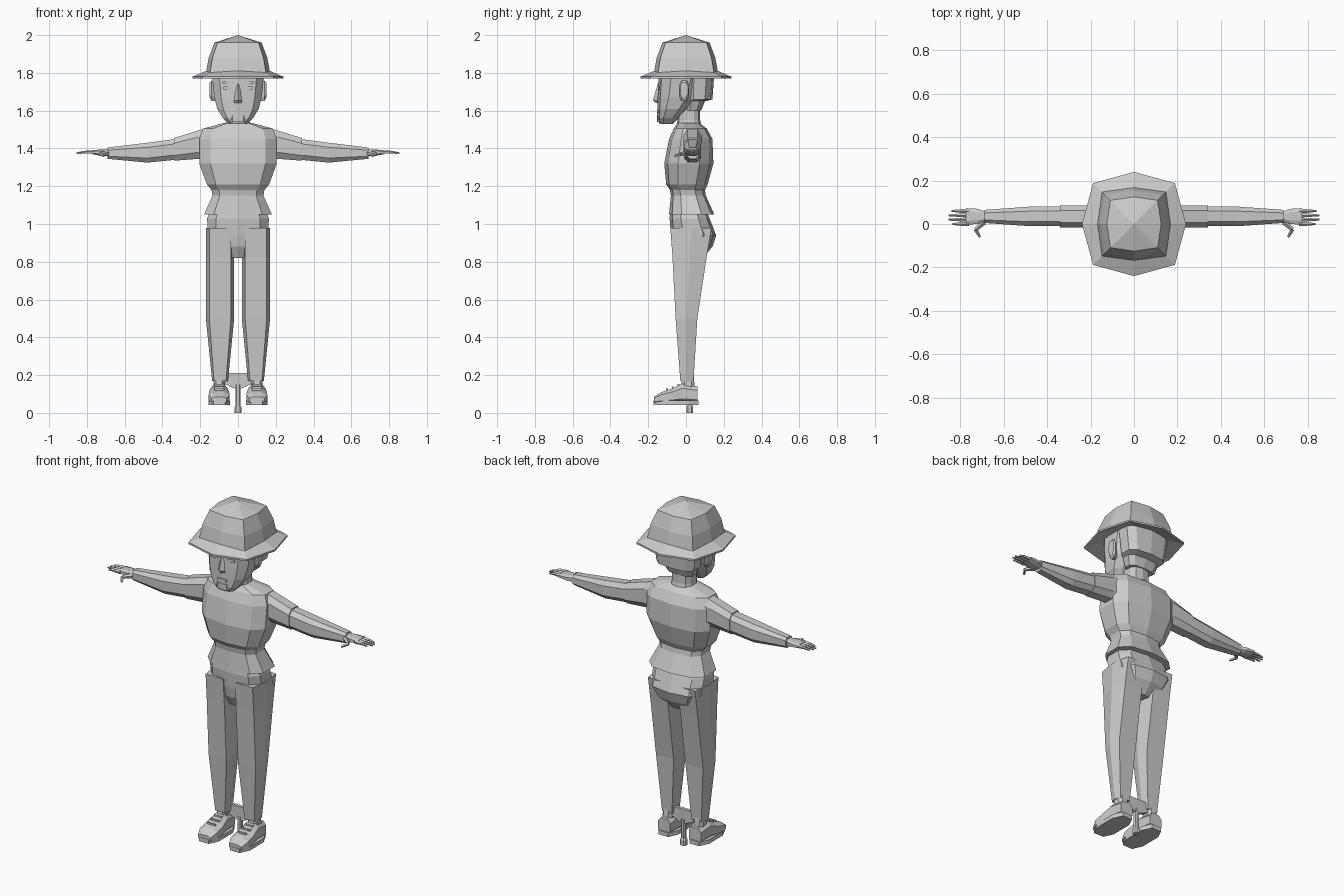
import bpy
import bmesh
from math import cos, sin, pi, copysign
from mathutils import Vector

default = bpy.data.objects.get("Cube")
if default:
    bpy.data.objects.remove(default, do_unlink=True)

# One plain colour for the whole figure
grey = bpy.data.materials.new("plain grey")
grey.use_nodes = True
colour = (.6, .6, .6, 1)
grey.diffuse_color = colour
grey.node_tree.nodes["Principled BSDF"].inputs["Base Color"].default_value = colour


def outline(sides, power, flat_sided):
    """Regular polygon pushed towards a square by a power below one."""
    start = pi / sides if flat_sided else 0
    angles = [start + 2 * pi * i / sides for i in range(sides)]
    points = [[copysign(abs(f(a)) ** power, f(a)) for f in (cos, sin)] for a in angles]
    widest = [max(column) for column in zip(*points)]
    return [(u / widest[0], v / widest[1]) for u, v in points]


BODY = outline(sides=10, power=.7, flat_sided=True)
LIMB = outline(sides=8, power=.7, flat_sided=True)
LEG = outline(sides=6, power=.4, flat_sided=False)
BRIM = outline(sides=8, power=.7, flat_sided=False)
CROWN = outline(sides=8, power=.4, flat_sided=False)
DIAMOND = outline(sides=4, power=1, flat_sided=False)
BOX = outline(sides=4, power=1, flat_sided=True)

# Cross-section planes for each loft direction
PLACE = {
    "x": lambda t, u, v: (t, u, v),
    "y": lambda t, u, v: (u, t, v),
    "z": lambda t, u, v: (u, v, t),
}


def finish(name, bm, paired):
    bmesh.ops.recalc_face_normals(bm, faces=bm.faces)
    mesh = bpy.data.meshes.new(name)
    bm.to_mesh(mesh)
    bm.free()
    mesh.materials.append(grey)
    obj = bpy.data.objects.new(name, mesh)
    bpy.context.collection.objects.link(obj)
    if paired:
        obj.modifiers.new("both sides", "MIRROR")


def loft(name, shape, rings, axis="z", offset=0, paired=False):
    """Skin rings of (position along axis, half width, low side, high side)."""
    bm = bmesh.new()
    loops = []
    for along, half_width, low, high in rings:
        middle, half_depth = (low + high) / 2, (high - low) / 2
        loops.append([
            bm.verts.new(PLACE[axis](along, offset + u * half_width, middle + v * half_depth))
            for u, v in shape])
    for lower, upper in zip(loops, loops[1:]):
        for i in range(len(shape)):
            bm.faces.new((lower[i - 1], lower[i], upper[i], upper[i - 1]))
    bm.faces.new(loops[0])
    bm.faces.new(loops[-1])
    bmesh.ops.remove_doubles(bm, verts=bm.verts, dist=.0001)
    finish(name, bm, paired)


def turned(name, shape, profile, y=0):
    """Upright part of equal width and depth from (height, radius) pairs."""
    loft(name, shape, [(z, radius, y - radius, y + radius) for z, radius in profile])


def box(name, centre, size, paired=False):
    (x, y, z), (width, depth, height) = centre, size
    ends = [(z + side * height / 2, width / 2, y - depth / 2, y + depth / 2)
            for side in (-1, 1)]
    loft(name, BOX, ends, offset=x, paired=paired)


def digit(name, points, radius):
    """Finger-like rod that narrows towards its last point."""
    bm = bmesh.new()
    joints = [Vector(point) for point in points]
    last = len(joints) - 1
    radii = [radius * (1 - i / last * .6) for i in range(len(joints))]
    for i in range(last):
        step = joints[i + 1] - joints[i]
        matrix = step.to_track_quat("Z", "Y").to_matrix().to_4x4()
        matrix.translation = (joints[i] + joints[i + 1]) / 2
        bmesh.ops.create_cone(bm, cap_ends=True, segments=5, radius1=radii[i],
                              radius2=radii[i + 1], depth=step.length, matrix=matrix)
    finish(name, bm, paired=True)


# Hat: sloping brim and a blocky crown with a low peak
turned("hat_brim", BRIM, [(1.8, .15), (1.77, .24), (1.78, .24), (1.81, .17)])
turned("hat_crown", CROWN, [(1.8, .17), (1.88, .155), (1.96, .125), (2, 0)])

# Head with a narrow chin, hair block, neck and ears
loft("head", BODY, [
    (1.53, .05, -.14, -.07),
    (1.56, .08, -.15, -.04),
    (1.61, .11, -.15, .01),
    (1.67, .125, -.15, .06),
    (1.8, .14, -.145, .1),
])
loft("hair", BODY, [
    (1.6, .08, 0, .08),
    (1.65, .1, 0, .1),
    (1.66, .12, 0, .14),
    (1.8, .14, 0, .15),
])
turned("neck", BODY, [(1.5, .07), (1.55, .06), (1.67, .06)], y=.015)
loft("ear", LIMB, [
    (.12, .015, 1.65, 1.73),
    (.14, .025, 1.65, 1.76),
    (.15, .02, 1.67, 1.75),
], axis="x", offset=-.01, paired=True)

# Face details
loft("nose", DIAMOND, [
    (1.64, .02, -.16, -.13),
    (1.655, .02, -.175, -.13),
    (1.74, .01, -.15, -.13),
])
box("eyebrow", (.055, -.14, 1.75), (.055, .01, .01), paired=True)
loft("eye", LIMB, [(y, .025, 1.71, 1.73) for y in (-.147, -.14)],
     axis="y", offset=.055, paired=True)
loft("lips", LIMB, [(y, .03, 1.585, 1.605) for y in (-.153, -.14)], axis="y")
loft("goatee", BODY, [(z, .04, -.153, -.1) for z in (1.54, 1.575)])

# Shirt: broad chest, pinched waist and flared hem
loft("shirt", BODY, [
    (1.535, .075, -.045, .07),
    (1.505, .185, -.065, .11),
    (1.45, .205, -.09, .14),
    (1.32, .205, -.115, .145),
    (1.21, .165, -.105, .115),
    (1.18, .14, -.085, .1),
    (1.15, .135, -.08, .105),
    (1.05, .18, -.09, .15),
])

# Arms: sleeve, bare forearm and hand share one centre line
arm = dict(axis="x", offset=.035, paired=True)
loft("sleeve", LIMB, [
    (.16, .05, 1.34, 1.51),
    (.21, .05, 1.345, 1.495),
    (.34, .05, 1.335, 1.455),
], **arm)
loft("forearm", LIMB, [
    (.33, .045, 1.34, 1.45),
    (.48, .045, 1.325, 1.43),
    (.69, .03, 1.345, 1.405),
], **arm)
loft("palm", LIMB, [
    (.68, .02, 1.36, 1.395),
    (.72, .035, 1.36, 1.395),
    (.775, .038, 1.37, 1.39),
], **arm)
for i, tip in enumerate((.835, .855, .855, .84)):
    y = i * .02
    digit("finger", [(.76, y, 1.38), (.81, y, 1.38), (tip, y, 1.375)], radius=.011)
digit("thumb", [(.69, .01, 1.375), (.73, -.025, 1.37), (.71, -.06, 1.36)], radius=.014)

# Trousers: shared hips, then one tapering leg on each side
loft("trouser_hips", BODY, [
    (1.09, .14, -.08, .1),
    (1.03, .163, -.087, .125),
    (.94, .162, -.08, .16),
    (.88, .13, -.07, .14),
    (.82, .05, -.04, .09),
])
loft("trouser_leg", LEG, [
    (.98, .075, -.083, .135),
    (.83, .075, -.072, .11),
    (.5, .075, -.055, .06),
    (.17, .042, -.03, .04),
], offset=.095, paired=True)

# Shoes with ankles, soles and laces
foot = dict(offset=.1, paired=True)
loft("ankle", LIMB, [(.11, .03, -.03, .05), (.2, .03, -.02, .04)], **foot)
loft("shoe", LIMB, [
    (-.17, .04, .05, .085),
    (-.13, .055, .05, .11),
    (-.07, .053, .05, .13),
    (-.02, .045, .05, .155),
    (.06, .04, .05, .14),
], axis="y", **foot)
loft("sole", LIMB, [(z, .057, -.172, .067) for z in (.042, .066)], **foot)
for i in range(3):
    box("lace", (.1, -.1 + .03 * i, .123 + .012 * i), (.05, .01, .01), paired=True)

# Support post joining the ankles behind the feet
turned("post", LIMB, [(0, .018), (.03, .018), (.04, .013), (.15, .013)], y=.02)
loft("post_bracket", BOX, [(z, half, .01, .03)
                           for z, half in ((.13, .02), (.155, .075), (.21, .075))])
